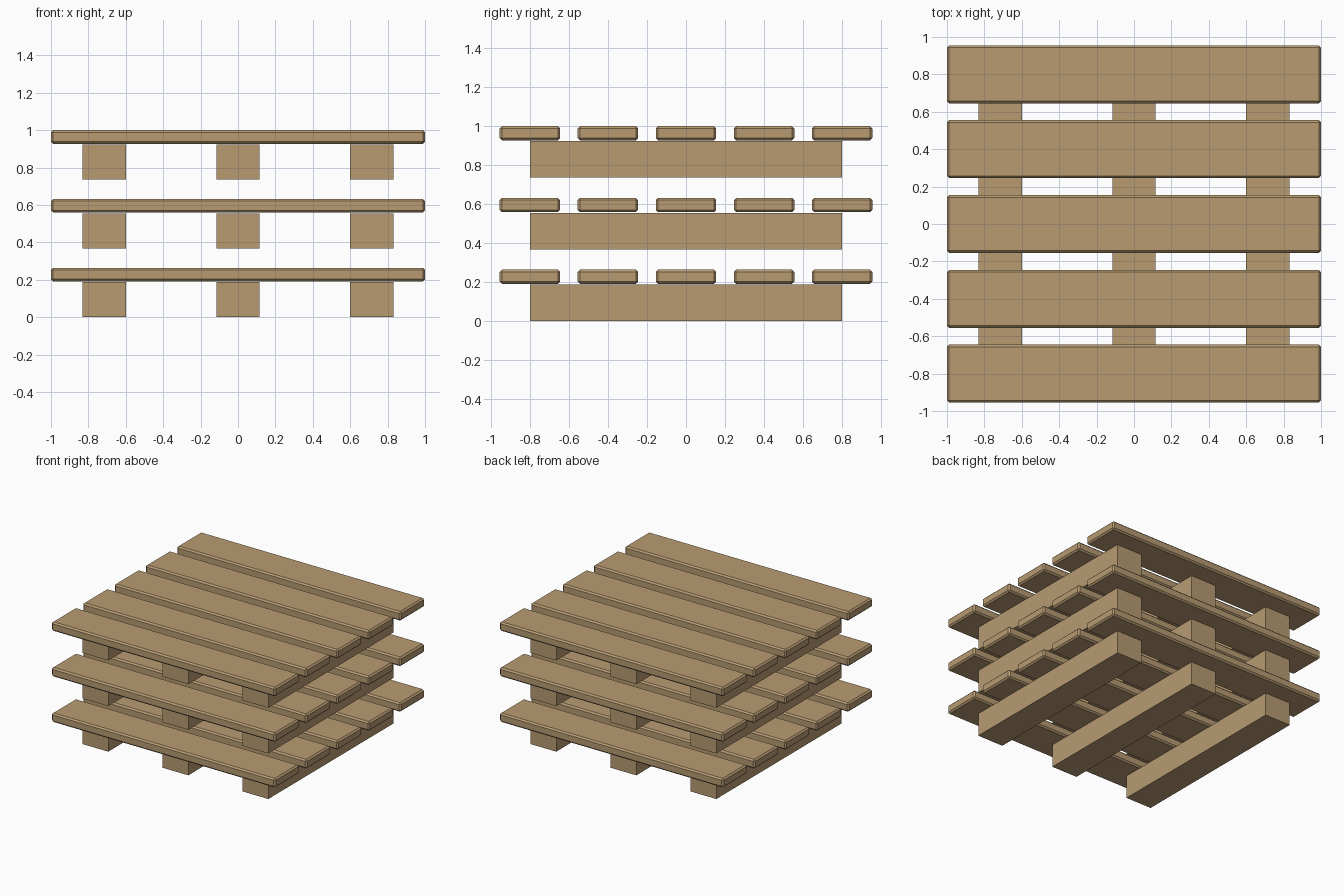
import bpy

cube = bpy.data.objects.get("Cube")
if cube:
    bpy.data.objects.remove(cube, do_unlink=True)

# Single wood colour
wood = bpy.data.materials.new("light_wood")
wood.use_nodes = True
colour = (0.48, 0.33, 0.17, 1)
wood.diffuse_color = colour
wood.node_tree.nodes["Principled BSDF"].inputs["Base Color"].default_value = colour


def box(name, size, centre, chamfer=0):
    """Flat-shaded timber, optionally with chamfered edges."""
    bpy.ops.mesh.primitive_cube_add(size=1, location=centre)
    timber = bpy.context.object
    timber.name = name
    timber.scale = size
    bpy.ops.object.transform_apply(location=False, rotation=False, scale=True)
    timber.data.materials.append(wood)
    if chamfer:
        bevel = timber.modifiers.new("chamfer", 'BEVEL')
        bevel.width = chamfer
        bevel.segments = 1
    return timber


BEAM_HEIGHT = 0.187
SLAT_HEIGHT = 0.073
LEVEL_STEP = 0.368
SLAT_TOP = 0.264

# Three stacked pallets, each with three beams under five slats
for level in range(3):
    base = level * LEVEL_STEP
    for i, x in enumerate((-0.715, 0, 0.715)):
        box(f"pallet_{level + 1}_beam_{i + 1}", (0.232, 1.6, BEAM_HEIGHT),
            (x, 0, base + BEAM_HEIGHT / 2))
    for i in range(5):
        box(f"pallet_{level + 1}_slat_{i + 1}", (2, 0.31, SLAT_HEIGHT),
            (0, (i - 2) * 0.4, base + SLAT_TOP - SLAT_HEIGHT / 2), 0.012)
